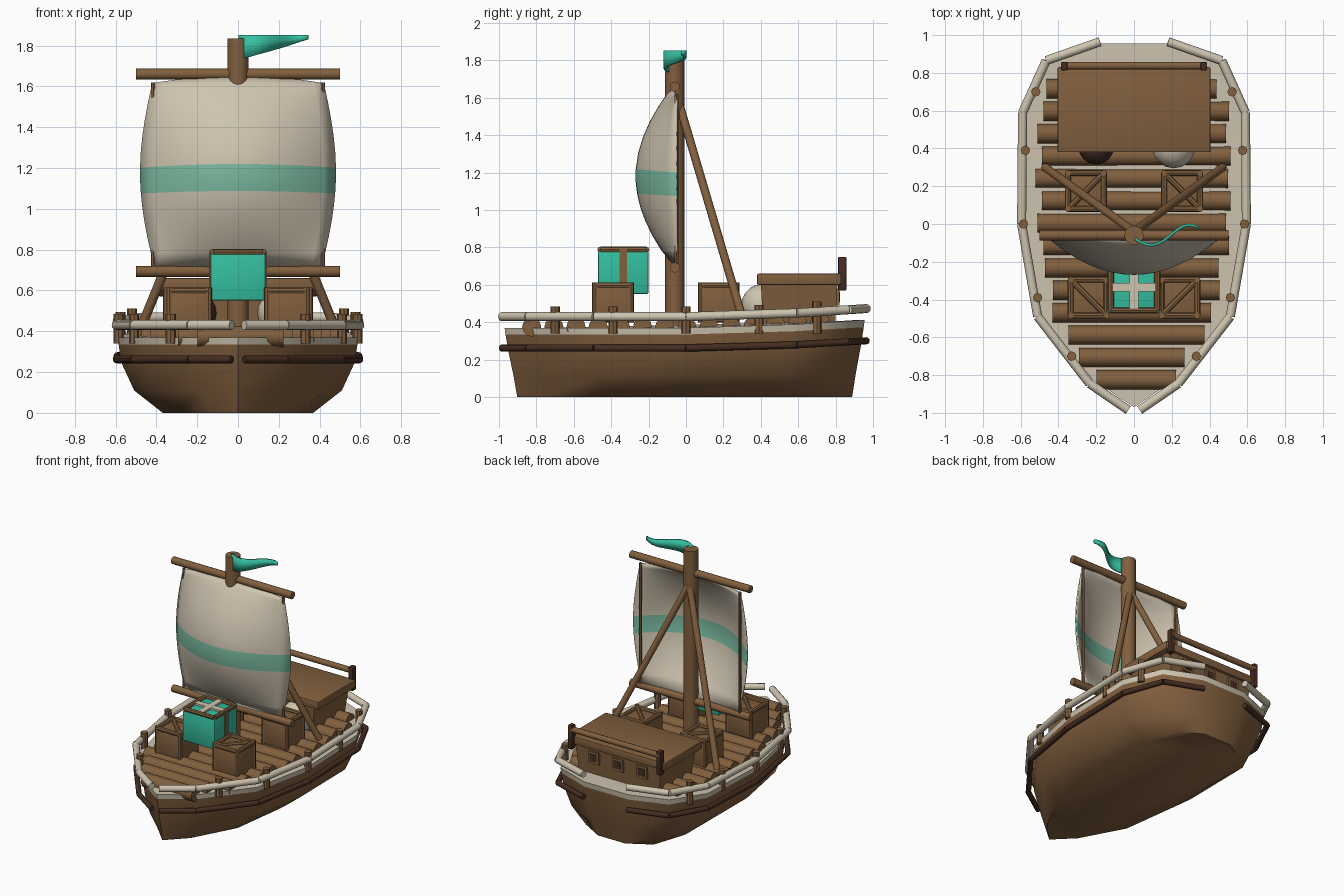
import bpy, bmesh, math
from mathutils import Vector, Matrix

if "Cube" in bpy.data.objects:
    bpy.data.objects.remove(bpy.data.objects["Cube"], do_unlink=True)


def material(name, rgb):
    m = bpy.data.materials.new(name)
    m.use_nodes = True
    m.diffuse_color = (*rgb, 1)
    m.node_tree.nodes["Principled BSDF"].inputs["Base Color"].default_value = (*rgb, 1)
    return m


WOOD = material("brown wood", (0.22, 0.115, 0.048))
DARK = material("dark wood", (0.06, 0.026, 0.015))
CREAM = material("cream cloth", (0.62, 0.55, 0.43))
TEAL = material("teal", (0.035, 0.52, 0.35))
STRIPE = material("faded teal", (0.2, 0.5, 0.36))


def finish(name, bm, *mats, angle=40):
    bmesh.ops.recalc_face_normals(bm, faces=bm.faces)
    mesh = bpy.data.meshes.new(name)
    bm.to_mesh(mesh)
    bm.free()
    obj = bpy.data.objects.new(name, mesh)
    bpy.context.collection.objects.link(obj)
    for m in mats:
        mesh.materials.append(m)
    bpy.ops.object.select_all(action="DESELECT")
    obj.select_set(True)
    bpy.context.view_layer.objects.active = obj
    bpy.ops.object.shade_smooth_by_angle(angle=math.radians(angle))
    return obj


def add_rod(bm, a, b, r, sides=10):
    a, b = Vector(a), Vector(b)
    turn = (b - a).to_track_quat("Z", "Y").to_matrix().to_4x4()
    bmesh.ops.create_cone(bm, cap_ends=True, segments=sides, radius1=r, radius2=r,
                          depth=(b - a).length, matrix=Matrix.Translation((a + b) / 2) @ turn)


def add_box(bm, centre, size):
    bmesh.ops.create_cube(bm, size=1, matrix=Matrix.Translation(centre) @ Matrix.Diagonal((*size, 1)))


def rods(name, mat, segments, r, sides=10):
    bm = bmesh.new()
    for a, b in segments:
        add_rod(bm, a, b, r, sides)
    return finish(name, bm, mat)


def boxes(name, mat, items, bevel=0.0):
    bm = bmesh.new()
    for centre, size in items:
        add_box(bm, centre, size)
    if bevel:
        bmesh.ops.bevel(bm, geom=bm.edges[:], offset=bevel, segments=2, affect="EDGES", profile=0.5)
    return finish(name, bm, mat)


def sheer(y):
    return 0.06 * max(0, y - 0.2) ** 1.2


# Hull: scaled copies of one plan outline, stacked from keel to rim
PLAN = [(0, -.97), (.22, -.82), (.49, -.48), (.585, 0), (.585, .58), (.45, .85), (.18, .955)]
LEVELS = [(0, .63, .93), (.11, .87, .95), (.25, .98, .98), (.335, 1, .995),
          (.37, 1.01, 1), (.37, .95, .96)]
loop = PLAN + [(-x, y) for x, y in reversed(PLAN[1:])]
bm = bmesh.new()
rings = [[bm.verts.new((x * sx, y * sy, z + sheer(y) * z / .37)) for x, y in loop]
         for z, sx, sy in LEVELS]
for k in range(len(rings) - 1):
    for i in range(len(loop)):
        j = (i + 1) % len(loop)
        f = bm.faces.new((rings[k][i], rings[k][j], rings[k + 1][j], rings[k + 1][i]))
        f.material_index = int(k >= 3)
bm.faces.new(rings[0])
bm.faces.new(rings[-1]).material_index = 1
finish("hull", bm, WOOD, CREAM, angle=50)

# Rail and wale: separate straight segments following the outline
RAIL = [(.03, -.985), (.235, -.845), (.51, -.49), (.595, 0), (.59, .59), (.465, .865), (.18, .965)]


def segments(z, rise):
    out = []
    for (x1, y1), (x2, y2) in zip(RAIL, RAIL[1:]):
        for s in (-1, 1):
            out.append(((s * x1, y1, z + rise * sheer(y1)), (s * x2, y2, z + rise * sheer(y2))))
    return out


rods("rail", CREAM, segments(.43, 1.0), .024, 12)
rods("wale", DARK, [s for s in segments(.262, .9)], .019)
POSTS = [(.52, .70), (.575, .39), (.585, 0), (.51, -.39), (.33, -.70)]
rods("rail_posts", WOOD, [((s * x, y, .34), (s * x, y, .485 + sheer(y)))
                          for x, y in POSTS for s in (-1, 1)], .025, 8)

# Deck logs laid across the hull
LOGS = [.21, .28, .36, .42, .44, .46, .49, .5, .5, .51, .5, .5, .49, .45]
deck = []
for i, half in enumerate(LOGS):
    y = -.825 + i * .1185
    shift = .012 * (-1) ** i
    deck.append(((-half + shift, y, .375 + sheer(y)), (half + shift, y, .375 + sheer(y))))
rods("deck_logs", WOOD, deck, .051, 12)

# Mast, yards and stays
MY = -.06
rods("mast", WOOD, [((0, MY, .34), (0, MY, 1.835))], .051, 16)
rods("yards", WOOD, [((-.5, MY, z), (.5, MY, z)) for z in (.693, 1.66)], .027, 12)
rods("stays", WOOD, [((0, MY + .02, 1.58), (s * .47, .30, .43)) for s in (-1, 1)], .023)
rods("sail_poles", WOOD, [((s * .415, MY + .01, .70), (s * .415, MY + .01, 1.62)) for s in (-1, 1)], .011, 8)

# Billowing sail with a painted band
bm = bmesh.new()
rows = [0, .08, .16, .24, .32, .40, .47, .54, .63, .72, .81, .9, .96, 1]
N = 16
grid = []
for v in rows:
    belly = math.sin(math.pi * v)
    line = []
    for i in range(N + 1):
        u = 2 * i / N - 1
        y = MY + .01 - (.02 + .195 * belly ** .85) * (1 - u * u)
        line.append(bm.verts.new((u * (.41 + .01 * v + .062 * belly), y,
                                  .715 + .9 * v + .033 * v * (1 - u * u))))
    grid.append(line)
for r in range(len(rows) - 1):
    for i in range(N):
        f = bm.faces.new((grid[r][i], grid[r][i + 1], grid[r + 1][i + 1], grid[r + 1][i]))
        f.material_index = int(.39 < rows[r] < .53)
sail = finish("sail", bm, CREAM, STRIPE, angle=60)
solid = sail.modifiers.new("thickness", "SOLIDIFY")
solid.thickness = .01
solid.offset = 0

# Waving pennant
bm = bmesh.new()
pairs = []
for i in range(13):
    t = i / 12
    x, y = .01 + .335 * t, -.068 - .045 * math.sin(t * 5.6 + .1) + .03 * t
    pairs.append([bm.verts.new((x, y, z)) for z in (1.73 + .1 * t, 1.852)])
for a, b in zip(pairs, pairs[1:]):
    bm.faces.new((a[0], b[0], b[1], a[1]))
pennant = finish("pennant", bm, TEAL, angle=60)
pennant.modifiers.new("thickness", "SOLIDIFY").thickness = .014


# Crates with a rod frame and a diagonal brace on the lid
def crate(name, cx, cy, z0, z1, w, mat, brace):
    h = w / 2
    boxes(name, mat, [((cx, cy, (z0 + z1) / 2 - .008), (w, w, z1 - z0 - .016))], .012)
    c = [(cx + sx * (h - .012), cy + sy * (h - .012), z1 - .012)
         for sx, sy in ((-1, -1), (1, -1), (1, 1), (-1, 1))]
    bars = [(c[i], c[(i + 1) % 4]) for i in range(4)]
    if brace:
        bars.append((c[0], c[2]) if cx * cy < 0 else (c[1], c[3]))
        bars += [((x, y, z0), (x, y, z1 + .004)) for x, y, z in c]
    rods(name + "_frame", WOOD, bars, .016, 8)


for side, label in ((1, "left"), (-1, "right")):
    crate(label + "_front_crate", side * .24, -.39, .40, .61, .215, WOOD, True)
    crate(label + "_rear_crate", side * .255, .175, .40, .61, .215, WOOD, True)
crate("teal_crate", 0, -.335, .55, .80, .27, TEAL, False)
boxes("teal_crate_straps", WOOD, [((s * .136, -.335, .69), (.012, .04, .2)) for s in (-1, 1)])
boxes("teal_crate_ribbon", CREAM, [((0, -.335, .789), (.045, .25, .02)), ((0, -.335, .788), (.25, .045, .02))])

# Stern cabin: tapered body, roof slab, back windows and rail
bm = bmesh.new()
add_box(bm, (0, .605, .50), (.72, .41, .22))
for v in bm.verts:
    if v.co.z < .5:
        v.co.x *= .92
        v.co.y = .605 + (v.co.y - .605) * .94
finish("cabin", bm, WOOD)
boxes("cabin_roof", WOOD, [((0, .605, .63), (.81, .45, .06))], .008)
boxes("window_frames", WOOD, [((x, .805, .535), (.09, .03, .09)) for x in (-.2, 0, .2)])
boxes("window_panes", DARK, [((x, .82, .535), (.055, .008, .055)) for x in (-.2, 0, .2)])
boxes("stern_rail_posts", DARK, [((s * .37, .835, .66), (.035, .045, .18)) for s in (-1, 1)], .006)
rods("stern_rail", WOOD, [((-.37, .838, .715), (.37, .838, .715))], .021)

# Sack and barrel sheltering under the roof
for name, mat, x, r in (("sack", CREAM, .21, .115), ("barrel", DARK, -.2, .095)):
    bm = bmesh.new()
    bmesh.ops.create_uvsphere(bm, u_segments=16, v_segments=10, radius=r,
                              matrix=Matrix.Translation((x, .41, .49)))
    finish(name, bm, mat, angle=60)
